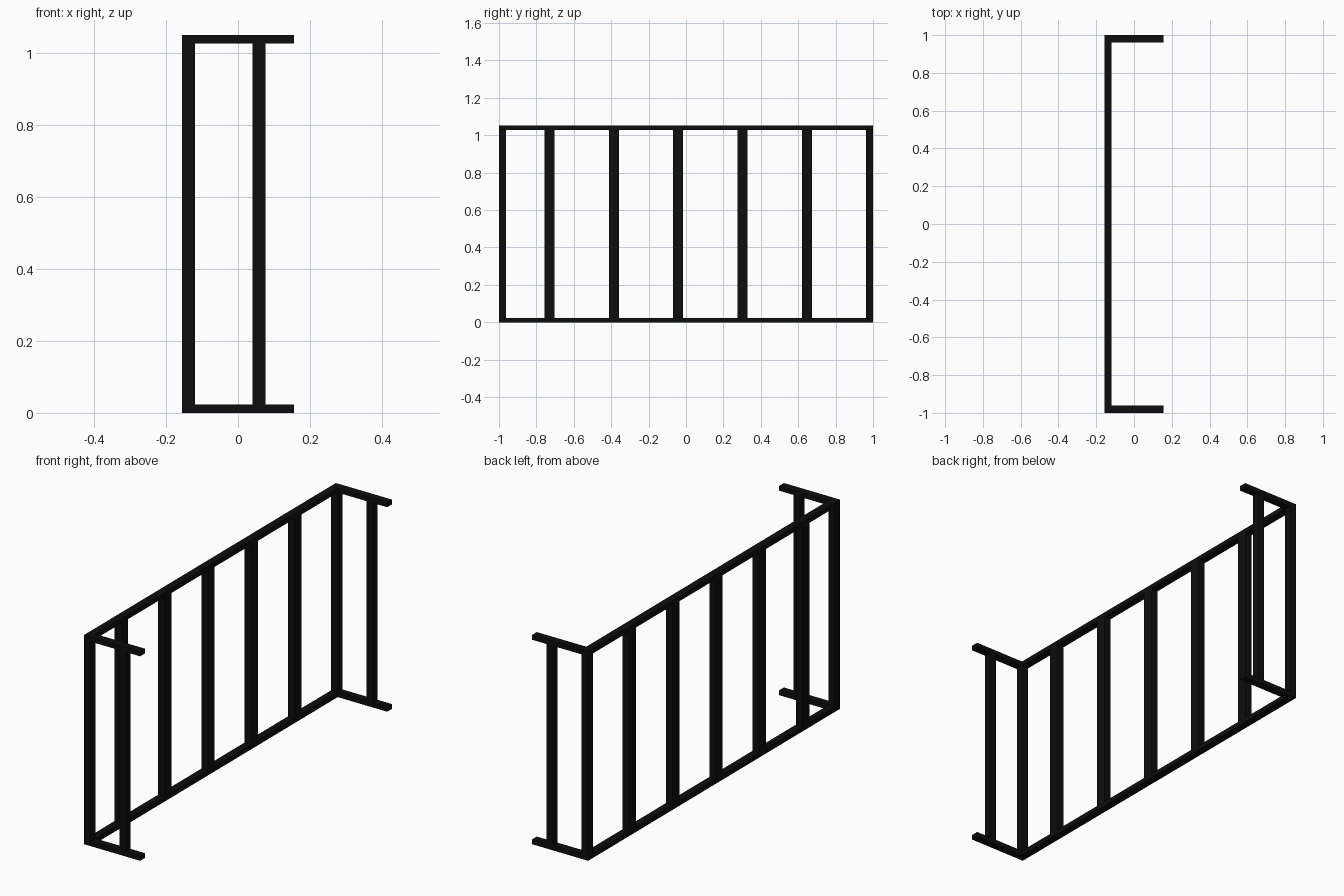
import bpy

cube = bpy.data.objects.get("Cube")
if cube:
    bpy.data.objects.remove(cube, do_unlink=True)

# Painted metal
black = bpy.data.materials.new("black_metal")
black.use_nodes = True
colour = (0.004, 0.004, 0.004, 1)
black.diffuse_color = colour
black.node_tree.nodes["Principled BSDF"].inputs["Base Color"].default_value = colour

HEIGHT = 1.052
RAIL = 0.024                    # rail thickness in z
BACK, INNER, TIP = -0.156, -0.119, 0.156
END, END_IN = 1.0, 0.962        # outer and inner faces of the side returns


def bar(name, x, y, z):
    """Square-edged bar spanning the given (low, high) ranges."""
    spans = (x, y, z)
    bpy.ops.mesh.primitive_cube_add(size=1, location=[(a + b) / 2 for a, b in spans])
    ob = bpy.context.object
    ob.name = name
    ob.scale = [b - a for a, b in spans]
    bpy.ops.object.transform_apply(location=False, rotation=False, scale=True)
    ob.data.materials.append(black)


levels = {"bottom": (0, RAIL), "top": (HEIGHT - RAIL, HEIGHT)}
between = (RAIL, HEIGHT - RAIL)

# Long rails
for level, z in levels.items():
    bar(f"{level}_long_rail", (BACK, INNER), (-END_IN, END_IN), z)

# Corner posts and the short returns at both ends
for side, sign in (("front", -1), ("back", 1)):
    y = tuple(sorted((sign * END, sign * END_IN)))
    bar(f"{side}_corner_post", (BACK, INNER), y, (0, HEIGHT))
    bar(f"{side}_return_baluster", (0.04, 0.076), y, between)
    for level, z in levels.items():
        bar(f"{side}_{level}_return_rail", (INNER, TIP), y, z)

# Evenly spaced balusters along the long side
for i in range(5):
    y = -0.73 + i * 0.344
    bar(f"baluster_{i + 1}", (BACK, INNER), (y - 0.027, y + 0.027), between)
